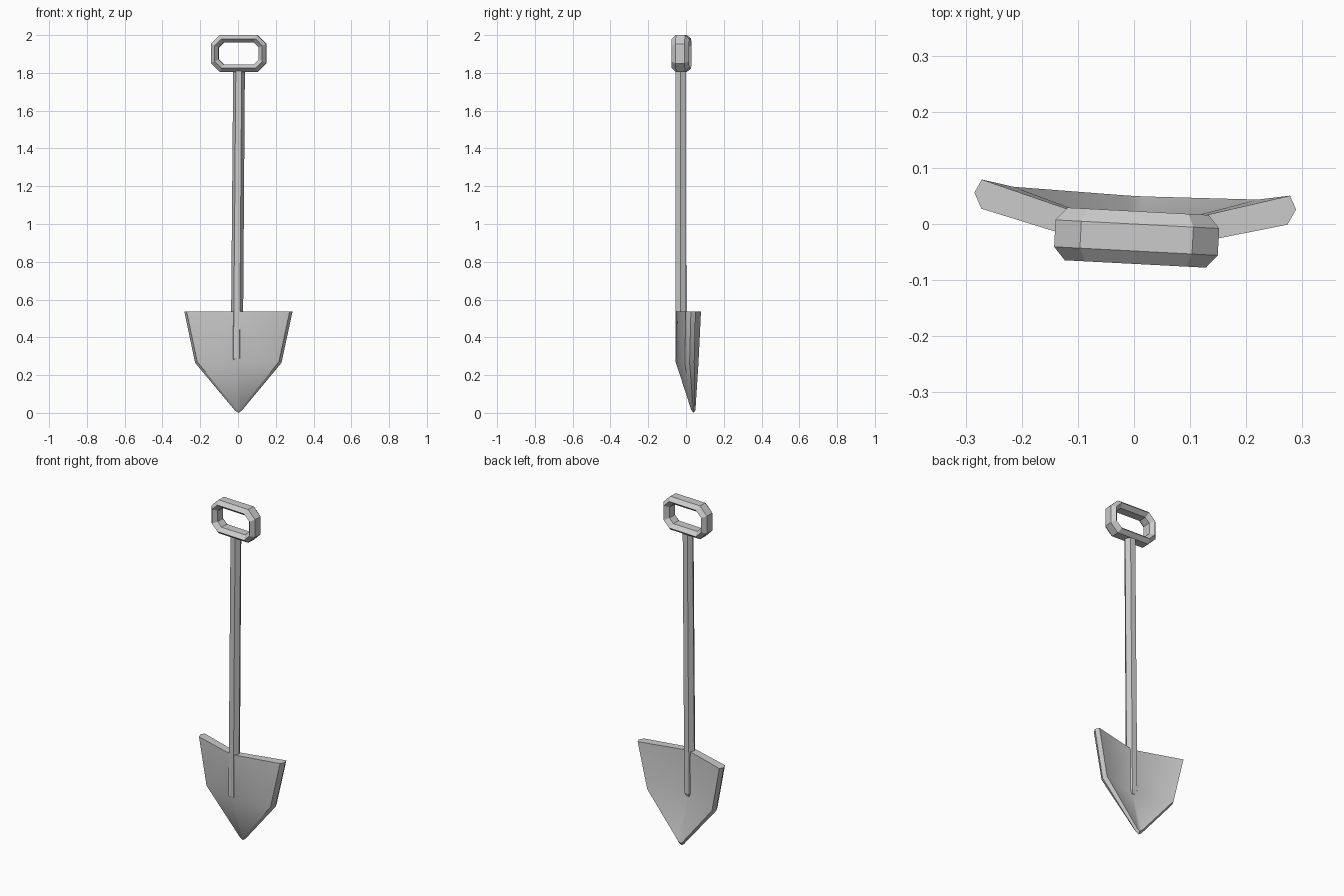
import bpy, math

if "Cube" in bpy.data.objects:
    bpy.data.objects.remove(bpy.data.objects["Cube"])

YAW = math.radians(-3)  # whole tool is turned slightly


def make(name, verts, faces, mirror=False, smooth=False):
    me = bpy.data.meshes.new(name)
    me.from_pydata(verts, [], faces)
    ob = bpy.data.objects.new(name, me)
    bpy.context.collection.objects.link(ob)
    bpy.context.view_layer.objects.active = ob
    ob.select_set(True)
    if mirror:
        m = ob.modifiers.new("mirror", 'MIRROR')
        m.merge_threshold = 0.0005
        bpy.ops.object.modifier_apply(modifier="mirror")
    bpy.ops.object.mode_set(mode='EDIT')
    bpy.ops.mesh.select_all(action='SELECT')
    bpy.ops.mesh.normals_make_consistent(inside=False)
    bpy.ops.object.mode_set(mode='OBJECT')
    if smooth:
        bpy.ops.object.shade_smooth_by_angle(angle=math.radians(35))
    ob.rotation_euler.z = YAW
    ob.select_set(False)
    return ob


def bridge(rings, n, closed=False):
    pairs = rings if closed else rings - 1
    return [(r * n + i, r * n + (i + 1) % n,
             (r + 1) % rings * n + (i + 1) % n, (r + 1) % rings * n + i)
            for r in range(pairs) for i in range(n)]


# Blade half: top centre, top corner, side, tip side, tip, ridge bend
front = [(0, -0.056, 0.537), (0.273, 0.013, 0.537), (0.216, 0.005, 0.27),
         (0.015, 0.028, 0.025), (0, 0.028, 0.015), (0, -0.055, 0.27)]
middle = [(0, -0.036, 0.537), (0.287, 0.041, 0.537), (0.229, 0.031, 0.265),
          (0.018, 0.040, 0.012), (0, 0.040, 0.0)]
back = [(0, -0.014, 0.537), (0.275, 0.065, 0.537), (0.218, 0.055, 0.27),
        (0.015, 0.050, 0.025), (0, 0.050, 0.015), (0, -0.013, 0.27)]
faces = [(0, 1, 2, 5), (5, 2, 3, 4), (11, 12, 13, 16), (16, 13, 14, 15)]
for i in range(4):
    faces += [(i, i + 1, 7 + i, 6 + i), (6 + i, 7 + i, 12 + i, 11 + i)]
make("blade", front + middle + back, faces, mirror=True, smooth=True)

# Six-sided shaft with a slight lean and a tapered foot behind the blade
verts = []
for x, z, r in ((-0.005, 0.268, 0.022), (-0.005, 0.29, 0.032), (0.007, 1.825, 0.031)):
    for i in range(6):
        a = math.tau * i / 6
        verts.append((x + r * math.cos(a), -0.027 + r * math.sin(a), z))
make("shaft", verts, bridge(3, 6) + [tuple(range(6)), tuple(range(12, 18))])

# Grip: six-sided section swept round a chamfered rectangle
verts = []
for inset, y in ((0, -0.024), (0, 0.024), (0.02, 0.047),
                 (0.04, 0.024), (0.04, -0.024), (0.02, -0.047)):
    w, h, c = 0.146 - inset, 0.0975 - inset, 0.046 - inset * 0.5
    for px, pz in ((w, h - c), (w - c, h), (c - w, h), (-w, h - c),
                   (-w, c - h), (c - w, -h), (w - c, -h), (w, c - h)):
        verts.append((0.006 + px, -0.024 + y, 1.9025 + pz))
make("grip", verts, bridge(6, 8, closed=True))
